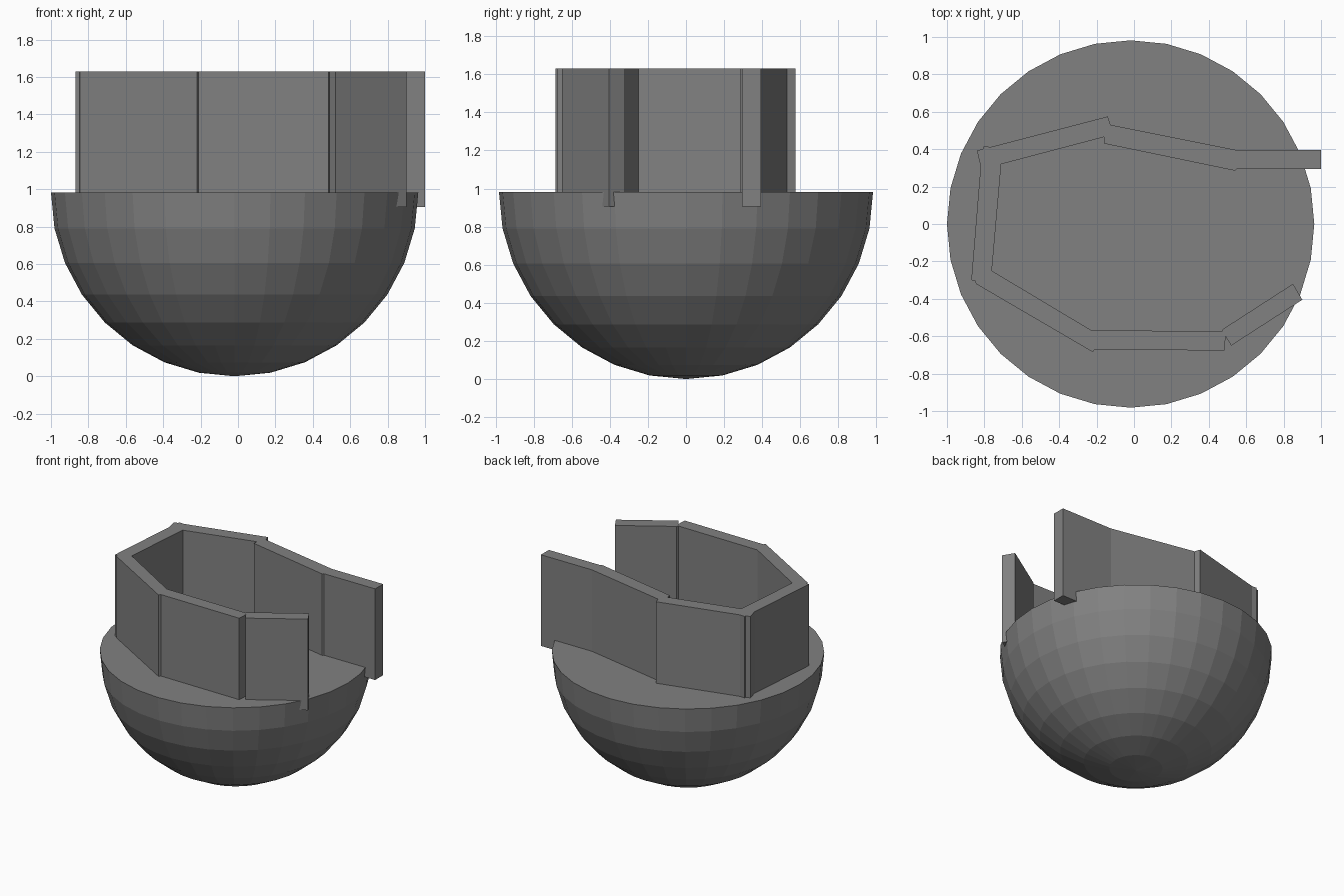
import bpy, bmesh

if "Cube" in bpy.data.objects:
    bpy.data.objects.remove(bpy.data.objects["Cube"])

grey = bpy.data.materials.new("mid grey")
grey.diffuse_color = (0.22, 0.22, 0.22, 1)
grey.use_nodes = True
grey.node_tree.nodes["Principled BSDF"].inputs["Base Color"].default_value = grey.diffuse_color


def add_object(name, bm):
    bmesh.ops.recalc_face_normals(bm, faces=bm.faces)
    mesh = bpy.data.meshes.new(name)
    bm.to_mesh(mesh)
    bm.free()
    mesh.materials.append(grey)
    obj = bpy.data.objects.new(name, mesh)
    bpy.context.collection.objects.link(obj)
    return obj


# Faceted half-sphere base with a flat top
R = 0.982
bm = bmesh.new()
bmesh.ops.create_uvsphere(bm, u_segments=32, v_segments=16, radius=R)
bmesh.ops.delete(bm, geom=[v for v in bm.verts if v.co.z > 0.01], context='VERTS')
bmesh.ops.holes_fill(bm, edges=[e for e in bm.edges if e.is_boundary], sides=0)
base = add_object("half_sphere_base", bm)
base.location = (-0.018, 0, R)

# Open ring of wall panels, drawn as one plan outline and raised
outline = [
    (1, 0.395), (0.55, 0.395), (-0.125, 0.53), (-0.14, 0.575), (-0.765, 0.412),
    (-0.805, 0.415), (-0.807, 0.402), (-0.84, 0.392), (-0.82, 0.31), (-0.87, -0.30),
    (-0.848, -0.305), (-0.845, -0.32), (-0.22, -0.685), (-0.21, -0.67),
    (0.485, -0.677), (0.489, -0.60), (0.52, -0.65), (0.90, -0.405), (0.85, -0.32),
    (0.475, -0.562), (0.47, -0.575), (-0.23, -0.567), (-0.76, -0.25), (-0.71, 0.32),
    (-0.16, 0.465), (-0.16, 0.43), (0.54, 0.285), (0.55, 0.295), (1, 0.295)]
bm = bmesh.new()
floor = bm.faces.new([bm.verts.new((x, y, 0.905)) for x, y in outline])
new = bmesh.ops.extrude_face_region(bm, geom=[floor], use_keep_orig=True)
for v in new["geom"]:
    if isinstance(v, bmesh.types.BMVert):
        v.co.z = 1.63
add_object("wall_panels", bm)
